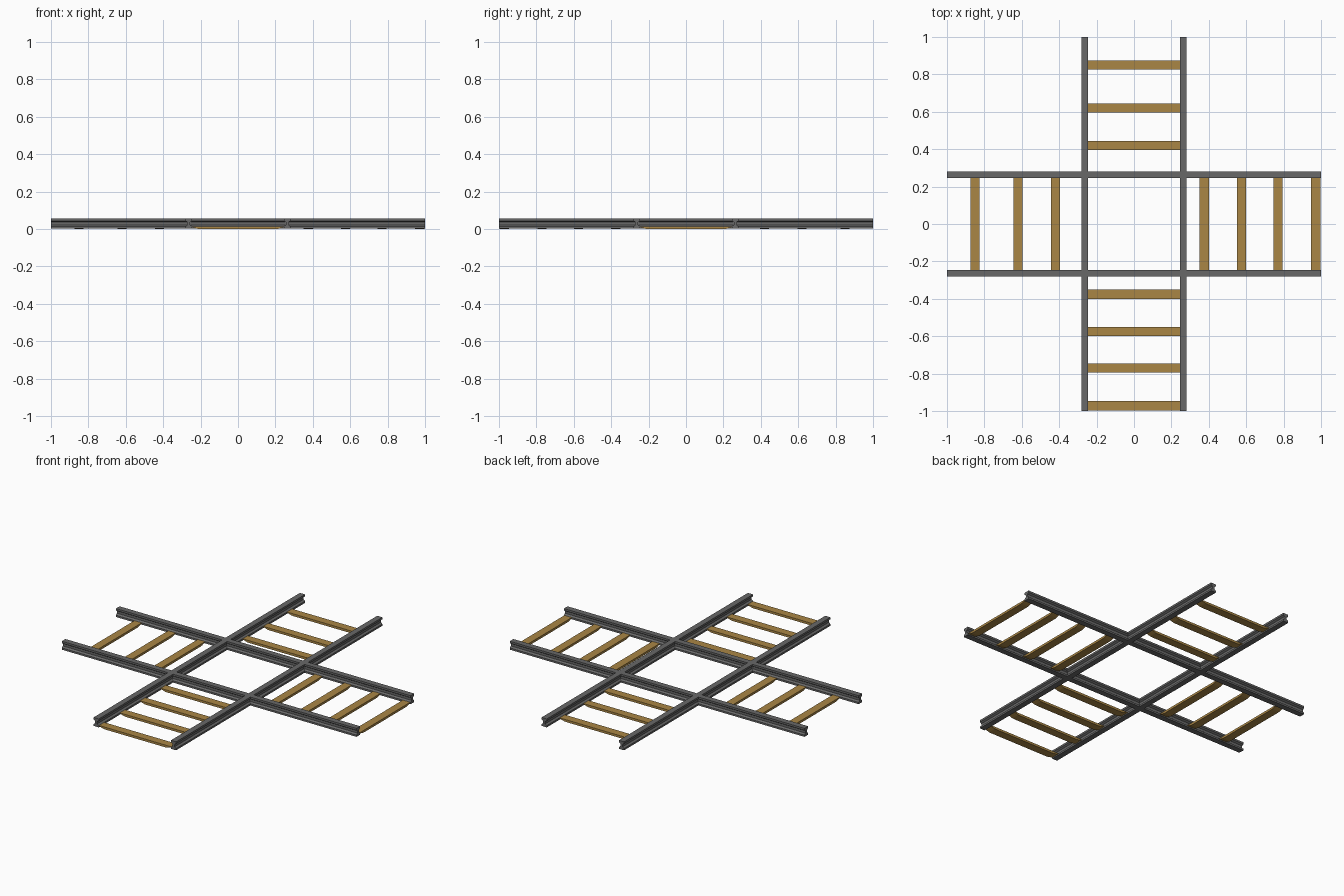
import bpy
from math import pi
from mathutils import Matrix

if "Cube" in bpy.data.objects:
    bpy.data.objects.remove(bpy.data.objects["Cube"])

wood = bpy.data.materials.new("wood")
wood.diffuse_color = (0.40, 0.24, 0.06, 1)
wood.use_nodes = True
wood.node_tree.nodes["Principled BSDF"].inputs["Base Color"].default_value = wood.diffuse_color
steel = bpy.data.materials.new("steel")
steel.diffuse_color = (0.14, 0.14, 0.14, 1)
steel.use_nodes = True
steel.node_tree.nodes["Principled BSDF"].inputs["Base Color"].default_value = steel.diffuse_color


def extrude(name, profile, length, mat, matrix):
    """Extrude a closed (y, z) profile along x, centred, then place it."""
    n = len(profile)
    verts = [(s * length / 2, y, z) for s in (-1, 1) for y, z in profile]
    faces = [(i, i + n, (i + 1) % n + n, (i + 1) % n) for i in range(n)]
    faces += [tuple(range(n)), tuple(range(2 * n - 1, n - 1, -1))]
    me = bpy.data.meshes.new(name)
    me.from_pydata(verts, [], faces)
    me.transform(matrix)
    me.materials.append(mat)
    me.update()
    ob = bpy.data.objects.new(name, me)
    bpy.context.collection.objects.link(ob)
    return ob


# Waisted rail section: wide head and foot, narrow web
half = [(0.0175, 0.003), (0.0175, 0.014), (0.007, 0.022),
        (0.007, 0.036), (0.0175, 0.043), (0.0175, 0.055)]
rail = half + [(-y, z) for y, z in reversed(half)]

# Tie side outline: a thin plank with its underside chamfered at both ends
tie = [(-0.245, 0.010), (-0.215, 0.001), (-0.20, 0.0), (0.20, 0.0),
       (0.215, 0.001), (0.245, 0.010), (0.245, 0.014), (-0.245, 0.014)]
spots = (-0.85, -0.62, -0.42, 0.375, 0.575, 0.77, 0.972)

# Two crossing tracks, the second turned a quarter clockwise
for track, angle in (("east_west", 0), ("north_south", -pi / 2)):
    turn = Matrix.Rotation(angle, 4, 'Z')
    for side in (-1, 1):
        extrude(f"{track}_rail", rail, 2.0, steel,
                turn @ Matrix.Translation((0, side * 0.2625, 0)))
    for x in spots:
        extrude(f"{track}_tie", tie, 0.05, wood,
                turn @ Matrix.Translation((x, 0, 0)))
